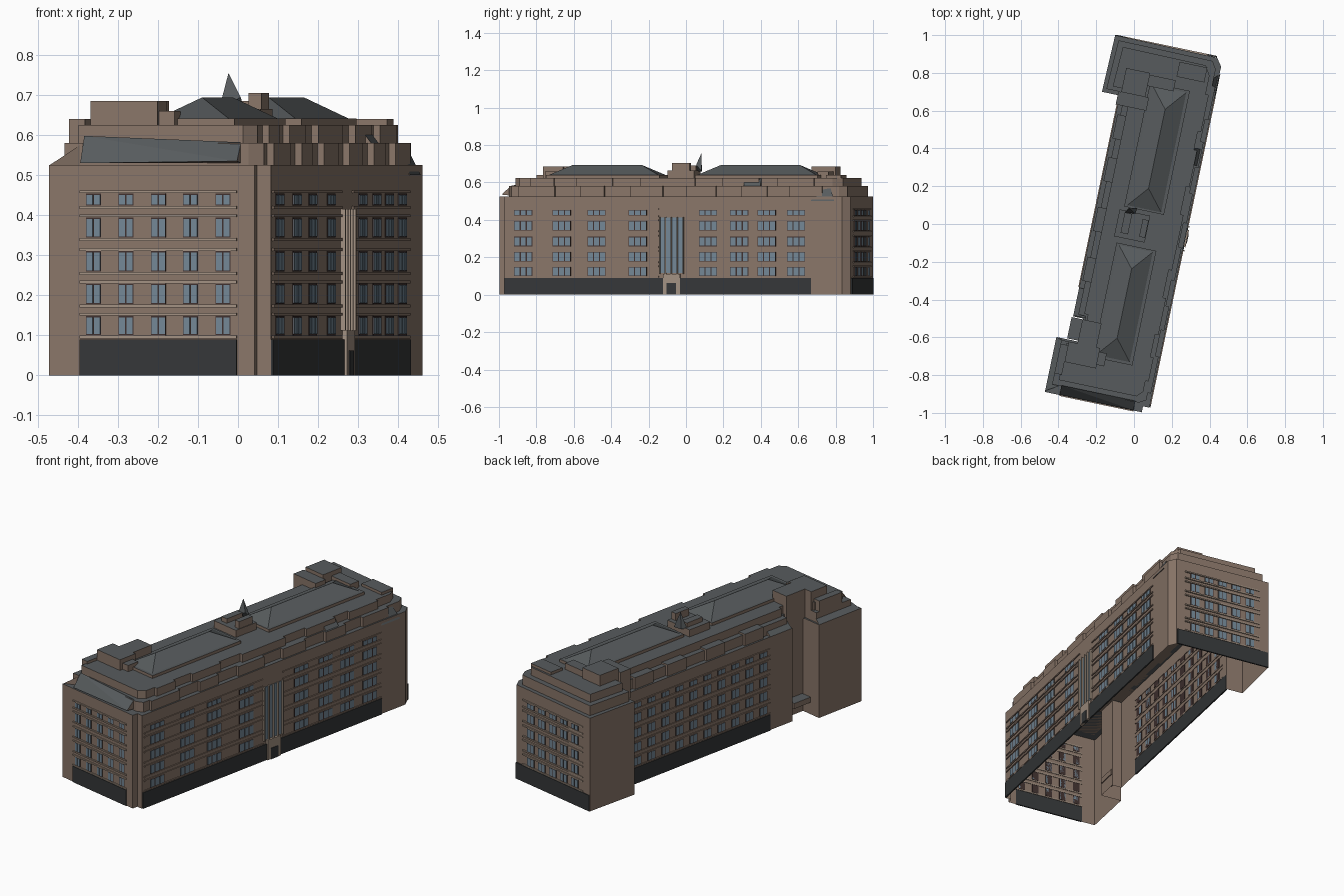
import bpy, bmesh
from math import radians
from mathutils import Matrix

if "Cube" in bpy.data.objects:
    bpy.data.objects.remove(bpy.data.objects["Cube"])

# The block is modelled straight, then turned to its street angle
TURN = Matrix.Rotation(radians(-11.86), 4, 'Z')


def mat(name, r, g, b):
    m = bpy.data.materials.new(name)
    m.diffuse_color = (r, g, b, 1)
    m.use_nodes = True
    m.node_tree.nodes["Principled BSDF"].inputs["Base Color"].default_value = m.diffuse_color
    return m


WALL = mat("brown_masonry", 0.25, 0.18, 0.14)
ROOF = mat("grey_roof", 0.095, 0.105, 0.11)
BASE = mat("dark_plinth", 0.035, 0.038, 0.04)
GLASS = mat("window_glass", 0.17, 0.24, 0.30)
FRAME = mat("window_frame", 0.05, 0.03, 0.028)
TRIM = mat("pale_trim", 0.36, 0.28, 0.22)


def finish(name, bm, mats):
    """Turn the bmesh to the street angle; upward faces take the second material."""
    bmesh.ops.recalc_face_normals(bm, faces=bm.faces)
    if len(mats) > 1:
        for f in bm.faces:
            f.normal_update()
            f.material_index = int(f.normal.z > 0.3)
    bm.transform(TURN)
    me = bpy.data.meshes.new(name)
    bm.to_mesh(me)
    bm.free()
    for m in mats:
        me.materials.append(m)
    ob = bpy.data.objects.new(name, me)
    bpy.context.collection.objects.link(ob)
    return ob


def prism(name, pts, z0, z1, mats=(WALL, ROOF), open_bottom=False):
    bm = bmesh.new()
    lo = [bm.verts.new((x, y, z0)) for x, y in pts]
    hi = [bm.verts.new((x, y, z1)) for x, y in pts]
    n = len(pts)
    for i in range(n):
        j = (i + 1) % n
        bm.faces.new((lo[i], lo[j], hi[j], hi[i]))
    bottom = bm.faces.new(lo[::-1])
    bm.faces.new(hi)
    bmesh.ops.recalc_face_normals(bm, faces=bm.faces)
    if open_bottom:
        bmesh.ops.delete(bm, geom=[bottom], context='FACES_ONLY')
    return finish(name, bm, mats)


def boxes(name, items, mats=(WALL, ROOF)):
    bm = bmesh.new()
    for x0, x1, y0, y1, z0, z1 in items:
        m = Matrix.Translation(((x0 + x1) / 2, (y0 + y1) / 2, (z0 + z1) / 2))
        s = Matrix.Diagonal((abs(x1 - x0), abs(y1 - y0), z1 - z0, 1))
        bmesh.ops.create_cube(bm, size=1, matrix=m @ s)
    return finish(name, bm, mats)


def wedge(name, a, b, c, d):
    """Lean-to roof: low edge a-b, high edge c-d, closed underneath."""
    bm = bmesh.new()
    z = min(a[2], b[2])
    pts = [a, b, c, d, (c[0], c[1], z), (d[0], d[1], z)]
    bmesh.ops.convex_hull(bm, input=[bm.verts.new(p) for p in pts])
    return finish(name, bm, (WALL, ROOF))


def hip(name, x0, x1, y0, y1, z0, z1, inset):
    bm = bmesh.new()
    xm = (x0 + x1) / 2
    pts = [(x0, y0, z0), (x1, y0, z0), (x1, y1, z0), (x0, y1, z0),
           (xm, y0 + inset, z1), (xm, y1 - inset, z1)]
    v = [bm.verts.new(p) for p in pts]
    for f in ((0, 1, 4), (1, 2, 5, 4), (2, 3, 5), (3, 0, 4, 5)):
        bm.faces.new([v[i] for i in f])
    return finish(name, bm, (ROOF,))


def on_wall(axis, plane, out, u0, u1, z0, z1, depth):
    """Thin slab on a wall running along an axis; it shows on both faces."""
    a, b = sorted((plane - out * 0.003, plane + out * depth))
    return (u0, u1, a, b, z0, z1) if axis == 'x' else (a, b, u0, u1, z0, z1)


ROWS = [(0.100, 0.148), (0.178, 0.229), (0.259, 0.310), (0.344, 0.394), (0.424, 0.454)]


def facade(name, axis, plane, out, groups, panes, pitch, spans, base):
    glass, frame, trim = [], [], []
    for lo, hi in ROWS:
        for c in groups:
            w = panes * pitch / 2
            frame.append(on_wall(axis, plane, out, c - w, c + w, lo, hi, 0.002))
            for k in range(panes):
                u = c + (k - (panes - 1) / 2) * pitch
                glass.append(on_wall(axis, plane, out, u - pitch * .4, u + pitch * .4,
                                     lo + .003, hi - .003, 0.0035))
        for u0, u1 in spans:
            for z in (lo - 0.008, hi + 0.001):
                trim.append(on_wall(axis, plane, out, u0, u1, z, z + 0.007, 0.005))
    boxes(name + "_window_frames", frame, (FRAME,))
    boxes(name + "_window_panes", glass, (GLASS,))
    boxes(name + "_bands", trim, (TRIM if axis == 'x' else WALL,))
    boxes(name + "_plinth", [on_wall(axis, plane, out, u0, u1, 0, 0.09, 0.005)
                             for u0, u1 in base], (BASE,))


# Main walls, open underneath, and two stepped-back upper storeys
prism("main_walls", [(-.279, -.967), (.245, -.967), (.245, -.935), (.28, -.935), (.28, .91),
                     (.25, .952), (-.303, .958), (-.31, .65), (-.215, .65), (-.215, -.545),
                     (-.16, -.545), (-.16, -.67), (-.279, -.67)], 0, .525, open_bottom=True)
prism("lower_setback", [(-.25, -.92), (.22, -.92), (.255, -.9), (.255, .89), (.23, .93),
                        (-.28, .935), (-.29, .67), (-.19, .67), (-.19, -.53), (-.15, -.53),
                        (-.15, -.68), (-.25, -.68)], .525, .58)
prism("upper_setback", [(-.22, -.89), (.2, -.89), (.23, -.86), (.23, .85), (.2, .9),
                        (-.25, .905), (-.26, .69), (-.16, .69), (-.16, -.52), (-.14, -.52),
                        (-.14, -.69), (-.22, -.69)], .58, .625)

# Bays stepping along the setbacks
boxes("lower_setback_bays", [(.24, .272, y, y + w, .525, .58) for y, w in
                             ((-.86, .2), (-.52, .13), (-.25, .18), (.06, .16), (.36, .14), (.62, .18))])
boxes("upper_setback_bays", [(.22, .247, y, y + w, .58, .625) for y, w in
                             ((-.8, .13), (-.55, .2), (-.2, .3), (.25, .2), (.55, .2))])
boxes("left_setback_bays", [(-.205, -.15, y, y + .13, .525, .59) for y in (-.35, -.08, .19, .42)])

# Sloped roof pieces
wedge("front_slope", (-.2, -.965, .53), (.2, -.965, .535), (.2, -.915, .582), (-.2, -.915, .598))
wedge("left_wing_slope", (-.279, -.96, .525), (-.279, -.67, .525), (-.21, -.69, .575), (-.21, -.92, .575))
wedge("right_corner_slope", (.284, .74, .50), (.284, .87, .50), (.25, .84, .578), (.25, .77, .565))
wedge("right_bay_slope", (.262, .37, .58), (.262, .46, .58), (.23, .46, .622), (.23, .37, .622))
wedge("court_slope", (-.215, -.54, .525), (-.215, -.39, .525), (-.15, -.39, .58), (-.15, -.54, .58))

# Stair towers and rooftop housings
boxes("stair_towers", [(-.21, -.04, -.79, -.68, .58, .685), (-.163, -.06, -.68, -.55, .52, .685),
                       (-.04, .0, -.77, -.7, .62, .66),
                       (-.225, -.06, .6, .67, .5, .665), (-.21, -.08, .67, .8, .58, .685),
                       (-.08, .06, .73, .79, .62, .66)])
boxes("wing_parapets", [(-.25, -.21, -.86, -.7, .575, .64), (.06, .21, .81, .89, .62, .64)])
boxes("hip_roof_curbs", [(-.07, .145, -.735, -.115, .62, .641), (-.07, .145, .08, .75, .62, .641)])
hip("front_hip_roof", -.055, .128, -.72, -.125, .641, .694, .11)
hip("rear_hip_roof", -.055, .128, .09, .738, .641, .694, .11)
boxes("centre_housing", [(-.09, .075, -.085, .06, .62, .665), (-.06, -.02, -.06, .05, .66, .69),
                         (.04, .072, -.06, .035, .66, .705)])

# Pointed roof fin
bm = bmesh.new()
fin = [(-.06, .05, .66), (-.045, .078, .66), (.0, .085, .66), (-.005, .055, .695), (-.04, .075, .755)]
bmesh.ops.convex_hull(bm, input=[bm.verts.new(p) for p in fin])
finish("roof_fin", bm, (ROOF,))

# Facades
ends = [-.165 + i * .0825 for i in range(5)]
facade("front", 'x', -.967, -1, ends, 2, .019, [(-.2, .2)], [(-.2, .2)])
facade("rear", 'x', .956, 1, [u - .025 for u in ends], 2, .026, [(-.25, .2)], [(-.3, .248)])
facade("right", 'y', .28, 1, [-.83, -.62, -.43, -.205, .18, .35, .5, .66], 3, .033,
       [(-.92, -.09), (.05, .74)], [(-.932, -.065), (.028, .743)])
facade("left", 'y', -.215, -1, [-.34 + i * .098 for i in range(10)], 2, .026,
       [(-.387, .6)], [(-.387, .645)])

# Entrance portal with tall glazing above
boxes("entrance_portal", [(.277, .292, -.065, .028, 0, .112)], (TRIM,))
boxes("entrance_door", [(.277, .295, -.044, .006, 0, .062)], (BASE,))
boxes("tall_glazing", [(.277, .283, -.085, .045, .115, .412)], (GLASS,))
boxes("glazing_mullions", [(.277, .292, -.087 + i * .032, -.081 + i * .032, .112, .415)
                           for i in range(5)], (TRIM,))

# Canopy in the court recess
boxes("court_canopy", [(-.222, -.155, -.665, -.55, .07, .1)])
